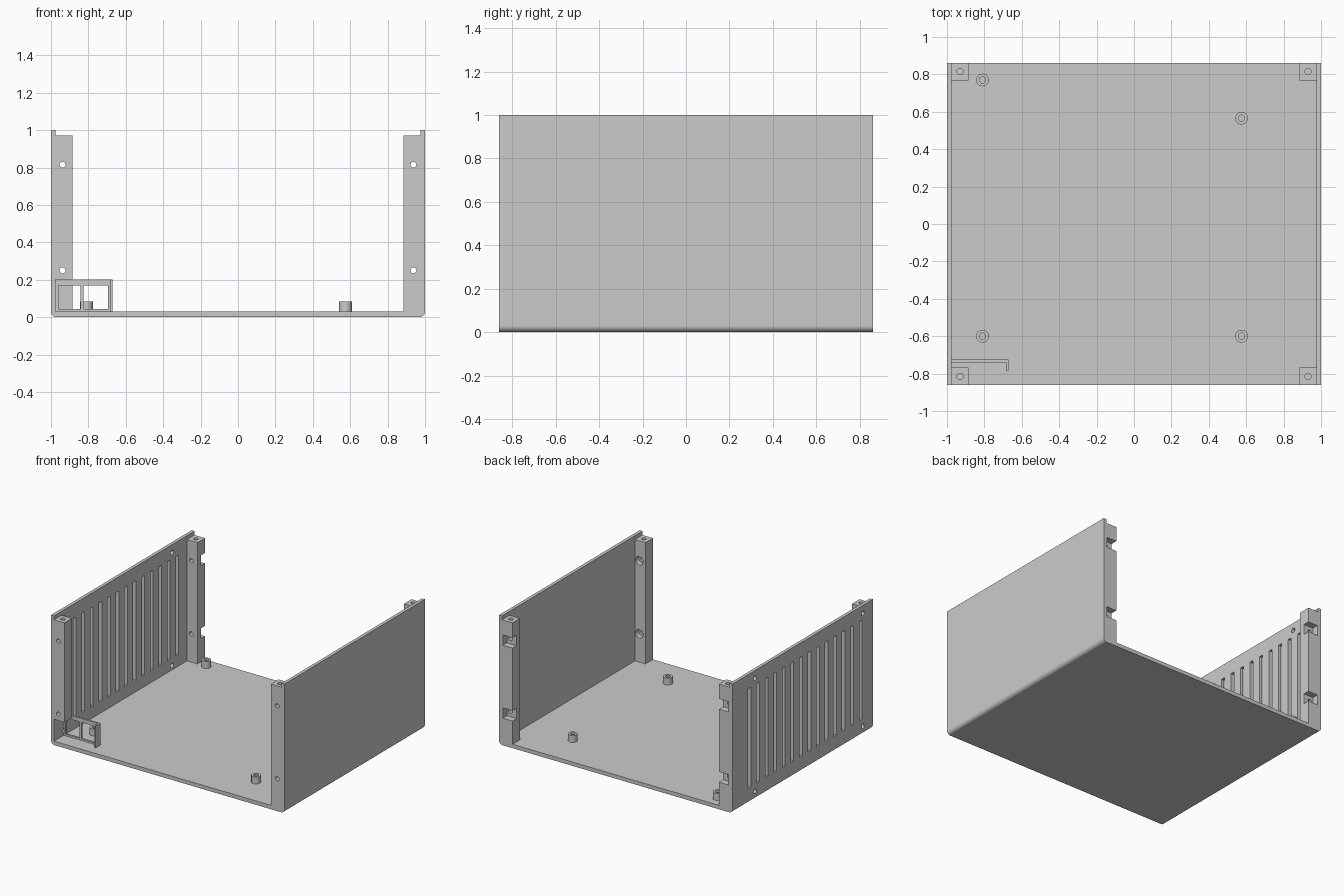
import bpy, bmesh, math
from mathutils import Matrix, Vector

old = bpy.data.objects.get("Cube")
if old:
    bpy.data.objects.remove(old, do_unlink=True)

grey = bpy.data.materials.new("plain grey")
grey.use_nodes = True
COLOUR = (0.6, 0.6, 0.6, 1)
grey.diffuse_color = COLOUR
grey.node_tree.nodes["Principled BSDF"].inputs["Base Color"].default_value = COLOUR

W, D = 1.0, 0.86          # half width, half depth
T, FLOOR = 0.025, 0.03    # wall and floor thickness
POST_IN, POST_D, POST_TOP = 0.885, 0.092, 0.97
SCREW_Z = (0.25, 0.815)


def add_box(bm, x, y, z):
    """Box from three (low, high) ranges."""
    lo, hi = zip(*(sorted(r) for r in (x, y, z)))
    size = [b - a for a, b in zip(lo, hi)]
    centre = [(a + b) / 2 for a, b in zip(lo, hi)]
    bmesh.ops.create_cube(bm, size=1, matrix=Matrix.Translation(centre) @ Matrix.Diagonal((*size, 1)))


def add_rod(bm, start, end, r):
    """Capped cylinder between two points."""
    a, b = Vector(start), Vector(end)
    turn = (b - a).to_track_quat('Z', 'Y').to_matrix().to_4x4()
    bmesh.ops.create_cone(bm, cap_ends=True, segments=24, radius1=r, radius2=r,
                          depth=(b - a).length, matrix=Matrix.Translation((a + b) / 2) @ turn)


def finish(bm, name):
    bmesh.ops.recalc_face_normals(bm, faces=bm.faces)
    mesh = bpy.data.meshes.new(name)
    bm.to_mesh(mesh)
    bm.free()
    mesh.materials.append(grey)
    ob = bpy.data.objects.new(name, mesh)
    bpy.context.collection.objects.link(ob)
    return ob


def activate(ob):
    bpy.ops.object.select_all(action='DESELECT')
    ob.select_set(True)
    bpy.context.view_layer.objects.active = ob


def cut(ob, bm):
    """Subtract the temporary shapes in bm from ob."""
    cutter = finish(bm, "cutter")
    cutter.hide_render = True
    mod = ob.modifiers.new("cut", 'BOOLEAN')
    mod.operation, mod.solver, mod.object = 'DIFFERENCE', 'EXACT', cutter
    activate(ob)
    bpy.ops.object.modifier_apply(modifier=mod.name)
    bpy.data.objects.remove(cutter, do_unlink=True)


def smooth(ob):
    activate(ob)
    bpy.ops.object.shade_smooth_by_angle(angle=math.radians(30))
    mod = ob.modifiers.new("even normals", 'WEIGHTED_NORMAL')
    mod.keep_sharp = True


# Floor and side walls: one U profile with rounded lower corners
R = 0.03
arc = [(W - R + R * math.sin(a), R - R * math.cos(a))
       for a in (i * math.pi / 16 for i in range(9))]
half = arc + [(W, 1), (W - T, 1), (W - T, FLOOR)]
outline = half + [(-x, z) for x, z in reversed(half)]
bm = bmesh.new()
face = bm.faces.new([bm.verts.new((x, -D, z)) for x, z in outline])
ext = bmesh.ops.extrude_face_region(bm, geom=[face])
bmesh.ops.translate(bm, vec=(0, 2 * D, 0),
                    verts=[v for v in ext["geom"] if isinstance(v, bmesh.types.BMVert)])
shell = finish(bm, "floor_and_walls")

# Vent slots and four mounting holes in the right wall
bm = bmesh.new()
SLOTS = 14
for i in range(SLOTS):
    y = 0.65 - i * 1.36 / (SLOTS - 1)
    add_box(bm, (-1.1, -0.9), (y - 0.017, y + 0.017), (0.12, 0.89))
for y in (0.585, -0.735):
    for z in (0.065, 0.94):
        add_rod(bm, (-1.1, y, z), (-0.9, y, z), 0.018)
cut(shell, bm)
smooth(shell)

# Corner posts with screw holes
for sx, side in ((-1, "right"), (1, "left")):
    for sy, end in ((-1, "front"), (1, "back")):
        bottom = 0.2 if (sx, sy) == (-1, -1) else FLOOR
        inner_y = sy * (D - POST_D)
        bm = bmesh.new()
        add_box(bm, (sx * POST_IN, sx * (W - T)), (inner_y, sy * D), (bottom, POST_TOP))
        post = finish(bm, f"{end}_{side}_post")

        holes = bmesh.new()
        add_rod(holes, (sx * 0.93, sy * 0.815, 0.89), (sx * 0.93, sy * 0.815, 1.1), 0.017)
        for z in SCREW_Z:
            add_rod(holes, (sx * 0.938, sy * 0.7, z), (sx * 0.938, sy * 0.95, z), 0.016)
        cut(post, holes)

        # Nut recesses: round on the front posts, open notches on the back ones
        recess = bmesh.new()
        for z in SCREW_Z:
            if sy < 0:
                add_rod(recess, (sx * 0.938, inner_y + 0.1, z), (sx * 0.938, inner_y - 0.04, z), 0.033)
            else:
                add_box(recess, (sx * 0.8, sx * 0.968), (D - 0.05, D + 0.1), (z - 0.04, z + 0.04))
        cut(post, recess)
        smooth(post)

# Board standoffs
for i, (x, y) in enumerate(((-0.81, 0.77), (0.575, 0.565), (-0.81, -0.6), (0.575, -0.6))):
    bm = bmesh.new()
    add_rod(bm, (x, y, FLOOR), (x, y, 0.083), 0.034)
    standoff = finish(bm, f"standoff_{i + 1}")
    bore = bmesh.new()
    add_rod(bore, (x, y, FLOOR + 0.005), (x, y, 0.2), 0.017)
    cut(standoff, bore)
    smooth(standoff)

# Connector bracket: framed plate with two windows and an end flange
bm = bmesh.new()
add_box(bm, (-W + T, -0.67), (-0.74, -0.725), (FLOOR, 0.2))
bracket = finish(bm, "connector_bracket")
bm = bmesh.new()
for x in ((-0.96, -0.842), (-0.825, -0.695)):
    add_box(bm, x, (-0.8, -0.6), (0.043, 0.17))
cut(bracket, bm)
bm = bmesh.new()
add_box(bm, (-0.682, -0.67), (-0.785, -0.74), (FLOOR, 0.2))
finish(bm, "bracket_flange")
